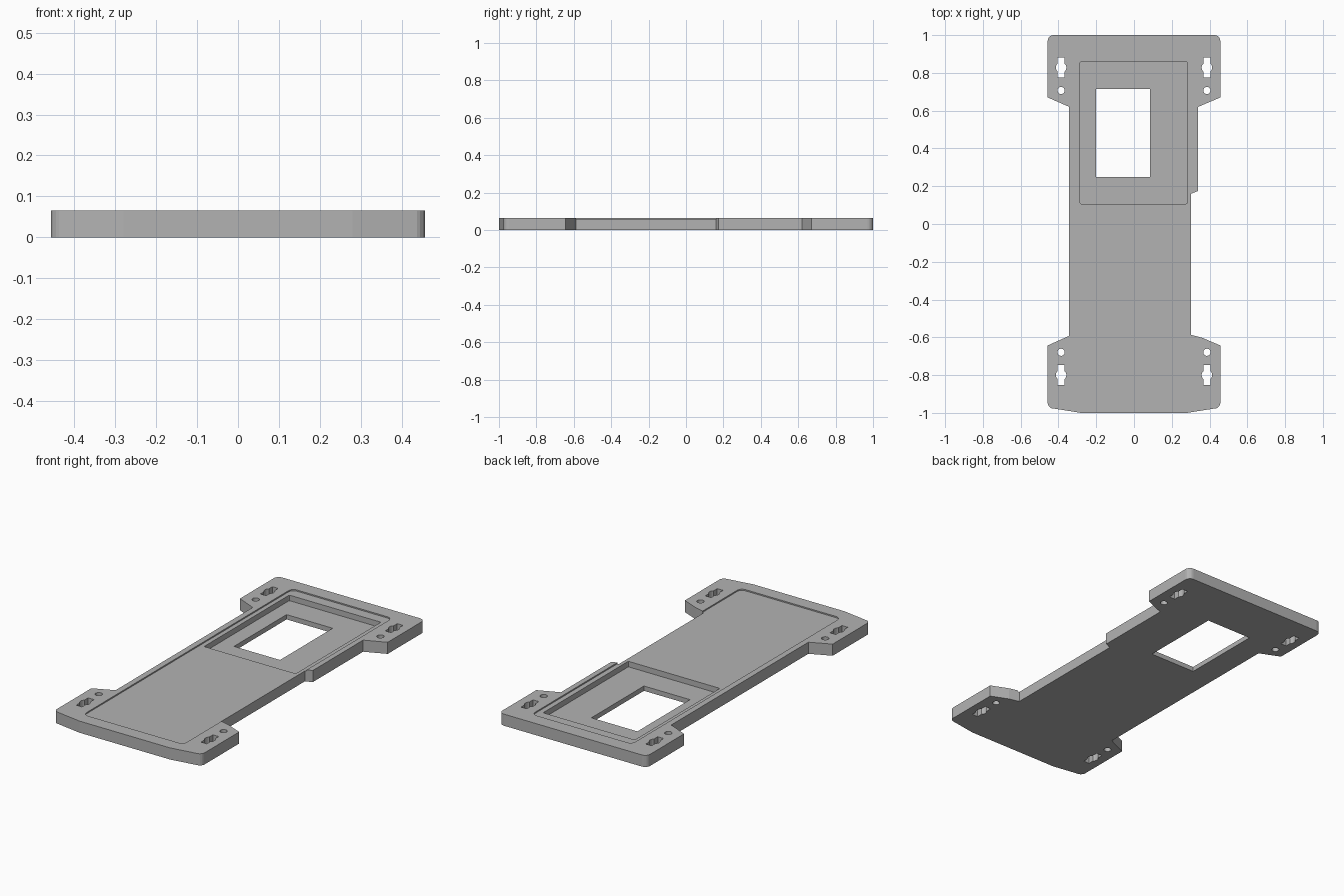
import bpy, bmesh, math

if "Cube" in bpy.data.objects:
    bpy.data.objects.remove(bpy.data.objects["Cube"])

TOP = 0.065          # plate thickness
TRAY = 0.058         # floor of the shallow tray
POCKET = 0.027       # floor of the deep pocket

grey = bpy.data.materials.new("plain grey")
grey.diffuse_color = (0.45, 0.45, 0.45, 1)
grey.use_nodes = True
grey.node_tree.nodes["Principled BSDF"].inputs["Base Color"].default_value = grey.diffuse_color


def prism(name, points, z0, z1):
    """Closed outline extruded from z0 to z1."""
    bm = bmesh.new()
    face = bm.faces.new([bm.verts.new((x, y, z0)) for x, y in points])
    ext = bmesh.ops.extrude_face_region(bm, geom=[face])
    for v in ext["geom"]:
        if isinstance(v, bmesh.types.BMVert):
            v.co.z = z1
    bmesh.ops.recalc_face_normals(bm, faces=bm.faces)
    mesh = bpy.data.meshes.new(name)
    bm.to_mesh(mesh)
    bm.free()
    mesh.materials.append(grey)
    obj = bpy.data.objects.new(name, mesh)
    bpy.context.collection.objects.link(obj)
    return obj


def arc(cx, cy, r, a0, a1, n):
    return [(cx + r * math.cos(math.radians(a0 + (a1 - a0) * i / n)),
             cy + r * math.sin(math.radians(a0 + (a1 - a0) * i / n))) for i in range(n + 1)]


def rounded_rect(x0, x1, y0, y1, r, n=5):
    return (arc(x1 - r, y1 - r, r, 0, 90, n) + arc(x0 + r, y1 - r, r, 90, 180, n)
            + arc(x0 + r, y0 + r, r, 180, 270, n) + arc(x1 - r, y0 + r, r, 270, 360, n))


def cut(target, points, z0, z1):
    cutter = prism("cutter", points, z0, z1)
    cutter.hide_render = True
    mod = target.modifiers.new("cut", "BOOLEAN")
    mod.operation = "DIFFERENCE"
    mod.solver = "EXACT"
    mod.object = cutter
    bpy.context.view_layer.objects.active = target
    bpy.ops.object.modifier_apply(modifier=mod.name)
    bpy.data.objects.remove(cutter)


# Plate outline, counter-clockwise from the front edge
W = 0.457
outline = [(-0.28, -1), (0.28, -1), (0.425, -0.977)]
outline += arc(W - 0.03, -0.947, 0.03, -70, 0, 4)
outline += [(W, -0.643), (0.36, -0.602), (0.302, -0.587), (0.302, 0.16), (0.34, 0.175),
            (0.34, 0.62), (W, 0.67)]
outline += arc(W - 0.03, 0.97, 0.03, 0, 90, 4)
outline += arc(-W + 0.03, 0.97, 0.03, 90, 180, 4)
outline += [(-W, 0.67), (-0.343, 0.62), (-0.343, -0.592), (-W, -0.643)]
outline += arc(-W + 0.03, -0.947, 0.03, 180, 250, 4)
outline += [(-0.425, -0.977)]
plate = prism("mounting_plate", outline, 0, TOP)

# Shallow tray, deep pocket and window
cut(plate, rounded_rect(-0.31, 0.31, -0.925, 0.92, 0.03), TRAY, 0.2)
cut(plate, rounded_rect(-0.285, 0.282, 0.107, 0.86, 0.006, 2), POCKET, 0.2)
cut(plate, [(-0.2, 0.25), (0.085, 0.25), (0.085, 0.715), (-0.2, 0.715)], -0.1, 0.2)

# Keyhole slots and screw holes in the four feet
for sx in (-1, 1):
    for slot_y, hole_y in ((0.828, 0.707), (-0.8, -0.679)):
        cx, w, h = sx * 0.386, 0.018, 0.053
        a = math.degrees(math.acos(w / 0.028))
        keyhole = ([(cx + w, slot_y + h), (cx - w, slot_y + h)]
                   + arc(cx, slot_y, 0.028, 180 - a, 180 + a, 6)
                   + [(cx - w, slot_y - h), (cx + w, slot_y - h)]
                   + arc(cx, slot_y, 0.028, -a, a, 6))
        cut(plate, keyhole, -0.1, 0.2)
        cut(plate, arc(cx, hole_y, 0.019, 0, 345, 23), -0.1, 0.2)
